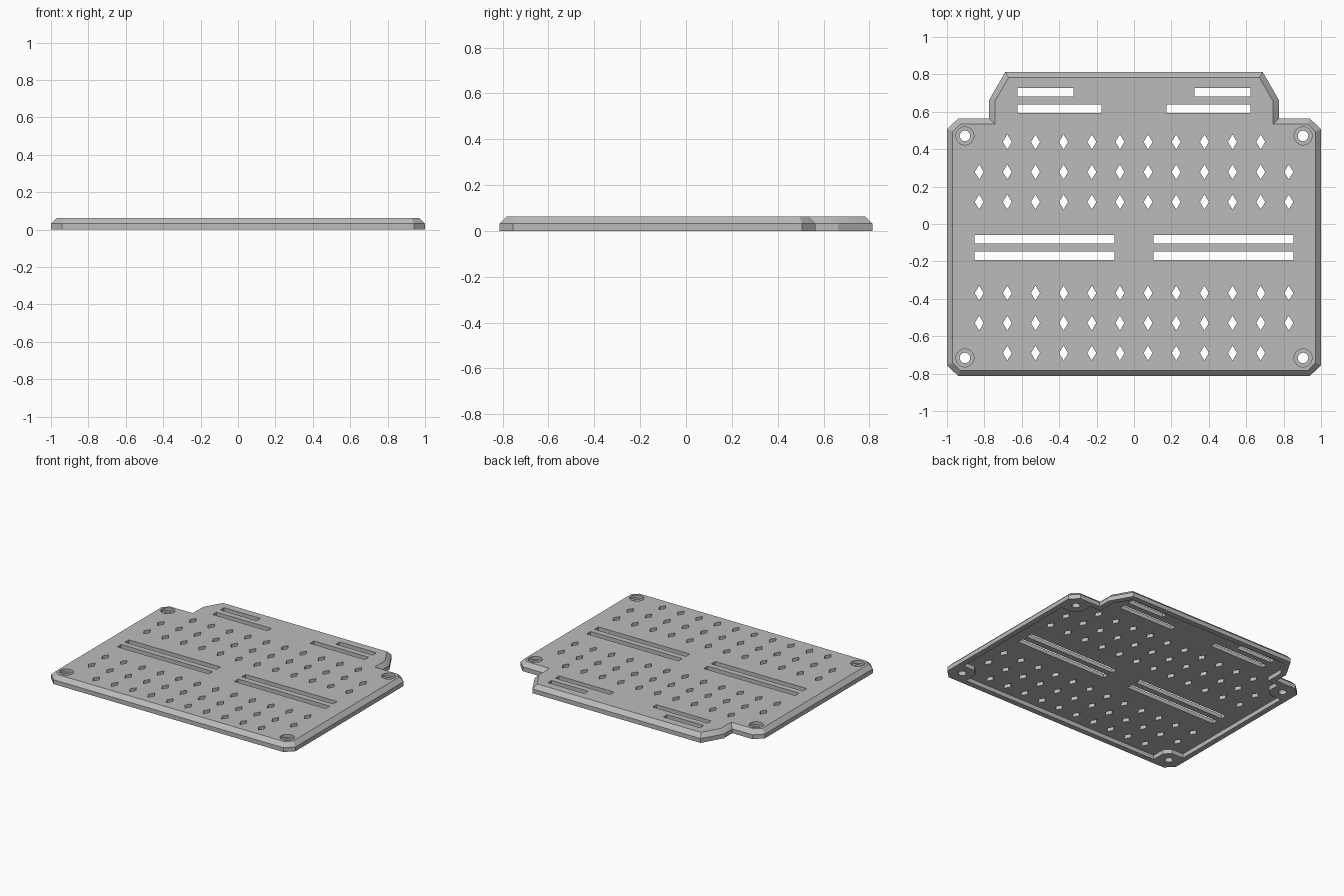
import bpy, bmesh, math

if "Cube" in bpy.data.objects:
    bpy.data.objects.remove(bpy.data.objects["Cube"])

# Single grey finish
grey = bpy.data.materials.new("plain grey")
grey.use_nodes = True
colour = (0.5, 0.5, 0.5, 1)
grey.diffuse_color = colour
grey.node_tree.nodes["Principled BSDF"].inputs["Base Color"].default_value = colour


def offset(points, d):
    """Move a closed counter-clockwise outline inward by d with mitred corners."""
    out = []
    n = len(points)
    for i, (x, y) in enumerate(points):
        ax, ay = points[i - 1]
        bx, by = points[(i + 1) % n]
        l1, l2 = math.hypot(x - ax, y - ay), math.hypot(bx - x, by - y)
        n1 = (-(y - ay) / l1, (x - ax) / l1)
        n2 = (-(by - y) / l2, (bx - x) / l2)
        k = d / (1 + n1[0] * n2[0] + n1[1] * n2[1])
        out.append((x + (n1[0] + n2[0]) * k, y + (n1[1] + n2[1]) * k))
    return out


def mirrored(half):
    return half + [(-x, y) for x, y in reversed(half)]


def add_prism(bm, layers):
    """Solid through a stack of (outline, height) layers."""
    rings = [[bm.verts.new((x, y, z)) for x, y in pts] for pts, z in layers]
    bm.faces.new(rings[0][::-1])
    bm.faces.new(rings[-1])
    n = len(rings[0])
    for lo, hi in zip(rings, rings[1:]):
        for i in range(n):
            j = (i + 1) % n
            bm.faces.new((lo[i], lo[j], hi[j], hi[i]))


def make_object(name, stacks):
    bm = bmesh.new()
    for layers in stacks:
        add_prism(bm, layers)
    bmesh.ops.recalc_face_normals(bm, faces=bm.faces)
    mesh = bpy.data.meshes.new(name)
    bm.to_mesh(mesh)
    bm.free()
    mesh.materials.append(grey)
    ob = bpy.data.objects.new(name, mesh)
    bpy.context.collection.objects.link(ob)
    return ob


def circle(cx, cy, r, n=32):
    return [(cx + r * math.cos(math.tau * i / n), cy + r * math.sin(math.tau * i / n))
            for i in range(n)]


def rect(x0, x1, y0, y1):
    return [(x0, y0), (x1, y0), (x1, y1), (x0, y1)]


HEIGHT, MID, RIM = 0.062, 0.032, 0.04
HOLE_X, HOLE_FRONT, HOLE_BACK = 0.904, -0.716, 0.471

# Tray body with a chamfered upper edge
outline = mirrored([(0.94, -0.813), (1, -0.755), (1, 0.507), (0.94, 0.564),
                    (0.774, 0.564), (0.774, 0.664), (0.688, 0.813)])
body = make_object("vented_tray", [[(outline, 0), (outline, MID),
                                    (offset(outline, 0.03), HEIGHT)]])

# Hollow underside that steps around the corner screw bosses
inner = offset(outline, RIM)
side, front, notch = 1 - RIM, inner[0][1], inner[3][1]
a, b = 0.083, 0.04
cavity = mirrored([(HOLE_X - a, front), (HOLE_X - a, HOLE_FRONT + b),
                   (HOLE_X - b, HOLE_FRONT + a), (side, HOLE_FRONT + a),
                   (side, HOLE_BACK - a), (HOLE_X - b, HOLE_BACK - a),
                   (HOLE_X - a, HOLE_BACK - b), (HOLE_X - a, notch)] + inner[4:7])
cavity_cutter = make_object("cavity_cutter", [[(cavity, -0.1), (cavity, MID)]])

# Through openings: slots, diamond vents and screw holes
holes = []
for s in (-1, 1):
    for x0, x1, y0, y1 in ((0.104, 0.853, -0.104, -0.058), (0.104, 0.853, -0.193, -0.147),
                           (0.174, 0.623, 0.594, 0.639), (0.324, 0.623, 0.682, 0.726)):
        holes.append(rect(*sorted((s * x0, s * x1)), y0, y1))
for row_start in (0.118, -0.69):
    for row in range(3):
        y = row_start + row * 0.1604
        # the outermost rows leave room for the screws
        short = abs(y) > 0.4 and not 0.5 < abs(y) < 0.6
        count = 10 if short else 12
        for i in range(count):
            x = (i - (count - 1) / 2) * 0.1505
            holes.append([(x + 0.024, y), (x, y + 0.04), (x - 0.024, y), (x, y - 0.04)])
corners = [(s * HOLE_X, y) for s in (-1, 1) for y in (HOLE_FRONT, HOLE_BACK)]
holes += [circle(x, y, 0.028) for x, y in corners]
hole_cutter = make_object("opening_cutter", [[(p, -0.1), (p, 0.2)] for p in holes])

# Recessed seats for the screw heads
seats = [circle(x, y, 0.048) for x, y in corners]
seat_cutter = make_object("screw_seat_cutter", [[(p, 0.04), (p, 0.2)] for p in seats])

# Cut everything out and bake the result
cutters = (cavity_cutter, hole_cutter, seat_cutter)
for cutter in cutters:
    cutter.hide_render = True
    mod = body.modifiers.new(cutter.name, "BOOLEAN")
    mod.operation = "DIFFERENCE"
    mod.solver = "EXACT"
    mod.object = cutter
bpy.context.view_layer.update()
graph = bpy.context.evaluated_depsgraph_get()
baked = bpy.data.meshes.new_from_object(body.evaluated_get(graph))
body.modifiers.clear()
body.data = baked
for cutter in cutters:
    bpy.data.objects.remove(cutter)

# Smooth the round bores, keep all other edges crisp
bpy.ops.object.select_all(action="DESELECT")
body.select_set(True)
bpy.context.view_layer.objects.active = body
bpy.ops.object.shade_smooth_by_angle(angle=math.radians(25))
